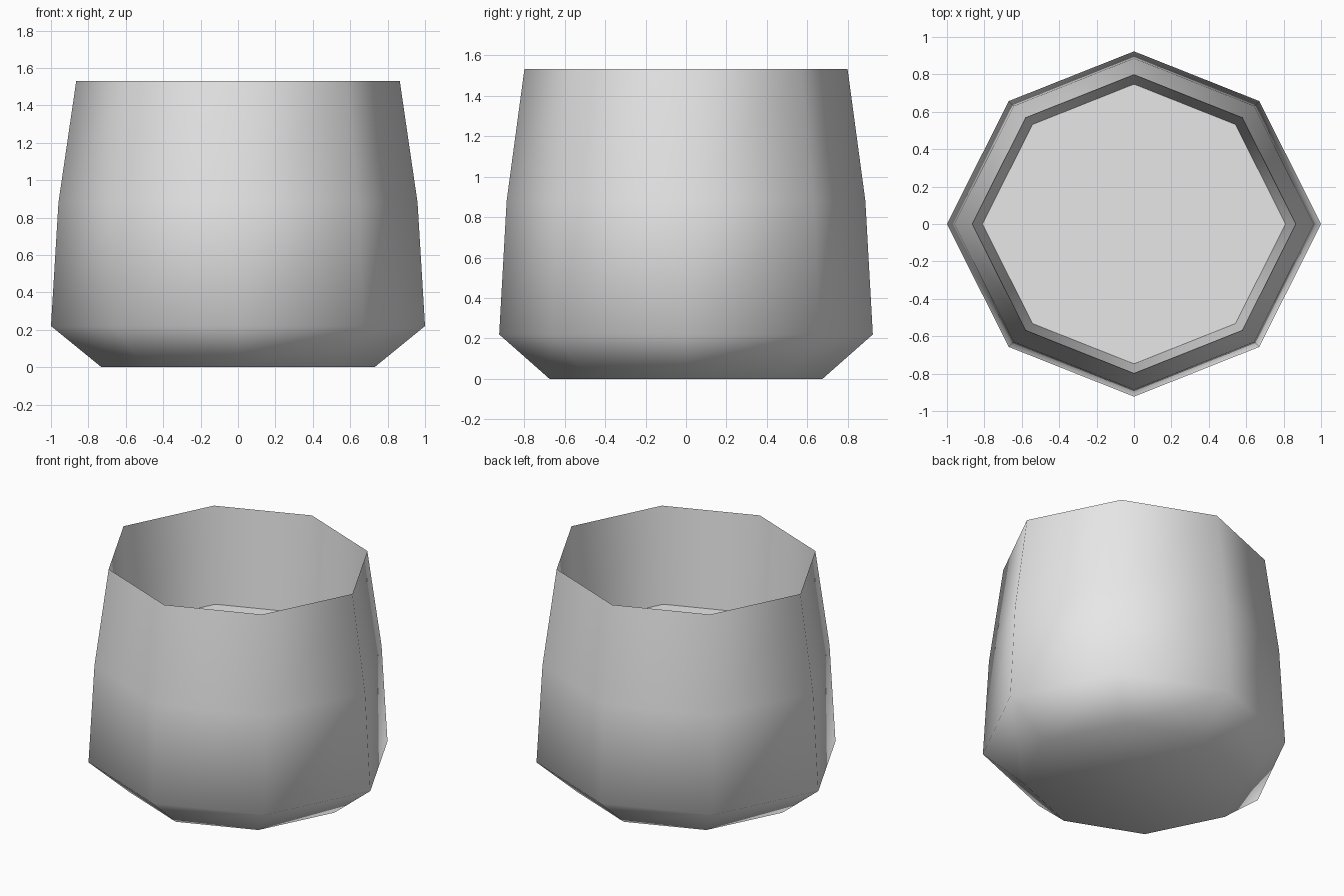
import bpy
import bmesh
import math

cube = bpy.data.objects.get("Cube")
if cube:
    bpy.data.objects.remove(cube, do_unlink=True)

# Material
grey = bpy.data.materials.new("light_grey")
grey.use_nodes = True
colour = (0.8, 0.8, 0.8, 1)
grey.diffuse_color = colour
grey.node_tree.nodes["Principled BSDF"].inputs["Base Color"].default_value = colour

# Slightly oval eight-sided outline, mirrored from one quarter
DEPTH = 0.923
CORNER = (0.67, 0.657)
quarter = [(1, 0), CORNER, (0, DEPTH), (-CORNER[0], CORNER[1])]
outline = quarter + [(-x, -y) for x, y in quarter]

# Profile of (scale, height): base, belly, waist, rim, inner floor
profile = [(0.73, 0), (1, 0.22), (0.96, 0.88), (0.865, 1.53), (0.81, 0.88)]

bm = bmesh.new()
rings = [[bm.verts.new((x * s, y * s, z)) for x, y in outline] for s, z in profile]

# Walls
for low, high in zip(rings, rings[1:]):
    for i in range(len(outline)):
        j = (i + 1) % len(outline)
        bm.faces.new((low[i], low[j], high[j], high[i]))

# Underside and inner floor
bm.faces.new(rings[0][::-1])
bm.faces.new(rings[-1])

mesh = bpy.data.meshes.new("cup")
bm.to_mesh(mesh)
bm.free()
mesh.materials.append(grey)
cup = bpy.data.objects.new("cup", mesh)
bpy.context.collection.objects.link(cup)

# Smooth walls with a crisp rim and floor edge
bpy.ops.object.select_all(action='DESELECT')
cup.select_set(True)
bpy.context.view_layer.objects.active = cup
bpy.ops.object.shade_smooth_by_angle(angle=math.radians(60))
